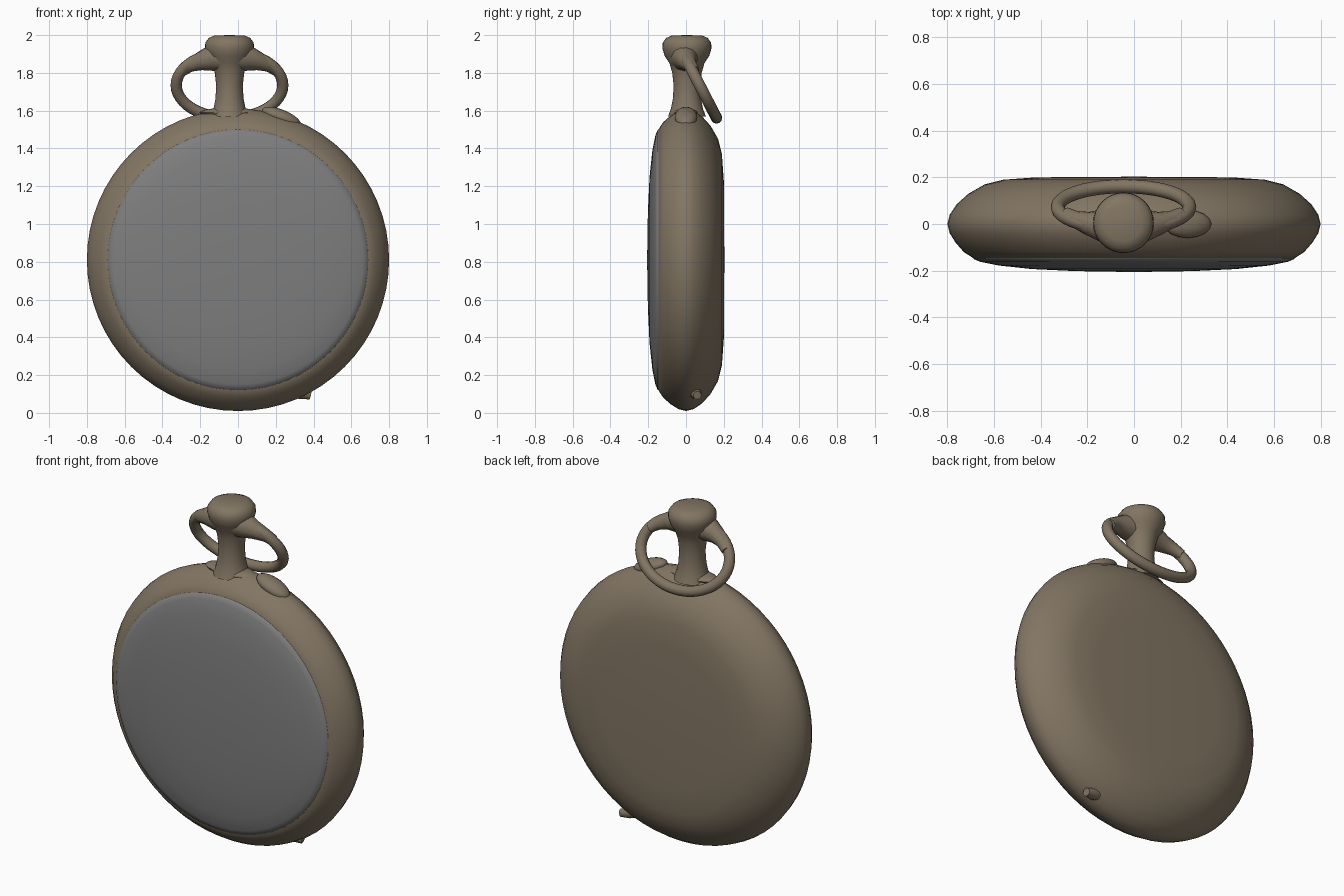
import bpy, bmesh, math
from mathutils import Vector, Matrix

cube = bpy.data.objects.get("Cube")
if cube:
    bpy.data.objects.remove(cube, do_unlink=True)


def material(name, color):
    m = bpy.data.materials.new(name)
    m.diffuse_color = color
    m.use_nodes = True
    m.node_tree.nodes["Principled BSDF"].inputs["Base Color"].default_value = color
    return m


BRASS = material("aged brass", (0.225, 0.18, 0.125, 1))
GREY = material("grey glass", (0.21, 0.21, 0.21, 1))


def finish(bm, name, mat, angle=50):
    bmesh.ops.remove_doubles(bm, verts=bm.verts, dist=0.0005)
    bmesh.ops.recalc_face_normals(bm, faces=bm.faces)
    mesh = bpy.data.meshes.new(name)
    bm.to_mesh(mesh)
    bm.free()
    mesh.materials.append(mat)
    ob = bpy.data.objects.new(name, mesh)
    bpy.context.collection.objects.link(ob)
    bpy.ops.object.select_all(action='DESELECT')
    ob.select_set(True)
    bpy.context.view_layer.objects.active = ob
    bpy.ops.object.shade_smooth_by_angle(angle=math.radians(angle))
    return ob


def lathe(name, profile, mat, matrix, steps=64):
    """Spin (radius, height) points about local z, then place the result."""
    bm = bmesh.new()
    vs = [bm.verts.new((r, 0, h)) for r, h in profile]
    es = [bm.edges.new(pair) for pair in zip(vs, vs[1:])]
    bmesh.ops.spin(bm, geom=vs + es, cent=(0, 0, 0), axis=(0, 0, 1),
                   angle=math.tau, steps=steps)
    bm.transform(matrix)
    return finish(bm, name, mat)


def tube(name, centres, radii, mat, closed=False, sides=12):
    """Sweep a circle along points, with a radius at each point."""
    bm = bmesh.new()
    n, rings = len(centres), []
    for i, c in enumerate(centres):
        a = centres[i - 1] if closed or i else c
        b = centres[(i + 1) % n] if closed or i < n - 1 else c
        t = (b - a).normalized()
        u = t.cross(Vector((0, 0.89, 0.46))).normalized()
        v = t.cross(u)
        angles = [math.tau * k / sides for k in range(sides)]
        rings.append([bm.verts.new(c + radii[i] * (u * math.cos(w) + v * math.sin(w)))
                      for w in angles])
    for i in range(n if closed else n - 1):
        r0, r1 = rings[i], rings[(i + 1) % n]
        for k in range(sides):
            j = (k + 1) % sides
            bm.faces.new((r0[k], r0[j], r1[j], r1[k]))
    if not closed:
        bm.faces.new(rings[0])
        bm.faces.new(rings[-1])
    return finish(bm, name, mat)


def lump(name, place, size, turn):
    bm = bmesh.new()
    bmesh.ops.create_uvsphere(bm, u_segments=16, v_segments=10, radius=1)
    bm.transform(Matrix.Translation(place) @ Matrix.Rotation(turn, 4, 'Y')
                 @ Matrix.Diagonal((*size, 1)))
    return finish(bm, name, BRASS)


# Round case and domed glass, spun about the front-to-back axis
facing = Matrix.Translation((0, 0, 0.81)) @ Matrix.Rotation(math.radians(-90), 4, 'X')
lathe("case", [(0, 0.203), (0.42, 0.2), (0.56, 0.19), (0.64, 0.17), (0.71, 0.13),
               (0.76, 0.085), (0.79, 0.04), (0.8, 0), (0.79, -0.04), (0.765, -0.08),
               (0.73, -0.12), (0.69, -0.146), (0.66, -0.146)], BRASS, facing)
lathe("glass", [(0.692, -0.14), (0.688, -0.15), (0.66, -0.162), (0.58, -0.178),
                (0.44, -0.193), (0.25, -0.202), (0, -0.206)], GREY, facing)

# Stem flaring into the winding crown
X = -0.045
lathe("stem_and_crown", [(0, 1.57), (0.1, 1.57), (0.085, 1.61), (0.075, 1.66), (0.07, 1.73),
                         (0.078, 1.8), (0.092, 1.85), (0.118, 1.89), (0.13, 1.93),
                         (0.128, 1.96), (0.11, 1.985), (0.08, 1.998), (0, 2.0)],
      BRASS, Matrix.Translation((X, 0.005, 0)), 32)

# Tilted oval bow
down = Vector((0, 0.46, -0.89))
mid = Vector((X, 0.072, 1.735))
angles = [math.tau * i / 48 for i in range(48)]
bow = [mid + Vector((0.282 * math.sin(a), 0, 0)) + down * (0.195 * math.cos(a)) for a in angles]
tube("bow", bow, [0.03] * 48, BRASS, closed=True)

# Tapered arms joining crown and bow
for side, label in ((-1, "right"), (1, "left")):
    path = [Vector((X + side * x, y, z)) for x, y, z in
            ((0.02, -0.01, 1.885), (0.1, -0.005, 1.878), (0.16, 0.005, 1.86),
             (0.21, 0.022, 1.84), (0.25, 0.045, 1.81))]
    tube(label + "_arm", path, [0.08, 0.068, 0.048, 0.036, 0.028], BRASS)

# Release bump beside the stem and small catch at the bottom
lump("release_bump", (0.23, 0, 1.565), (0.11, 0.06, 0.04), math.radians(22))
lump("neck_collar", (X, 0, 1.59), (0.16, 0.07, 0.025), 0)
tube("catch", [Vector((0.25, 0.04, 0.13)), Vector((0.33, 0.05, 0.105)), Vector((0.382, 0.06, 0.093))],
     [0.03, 0.032, 0.022], BRASS)
